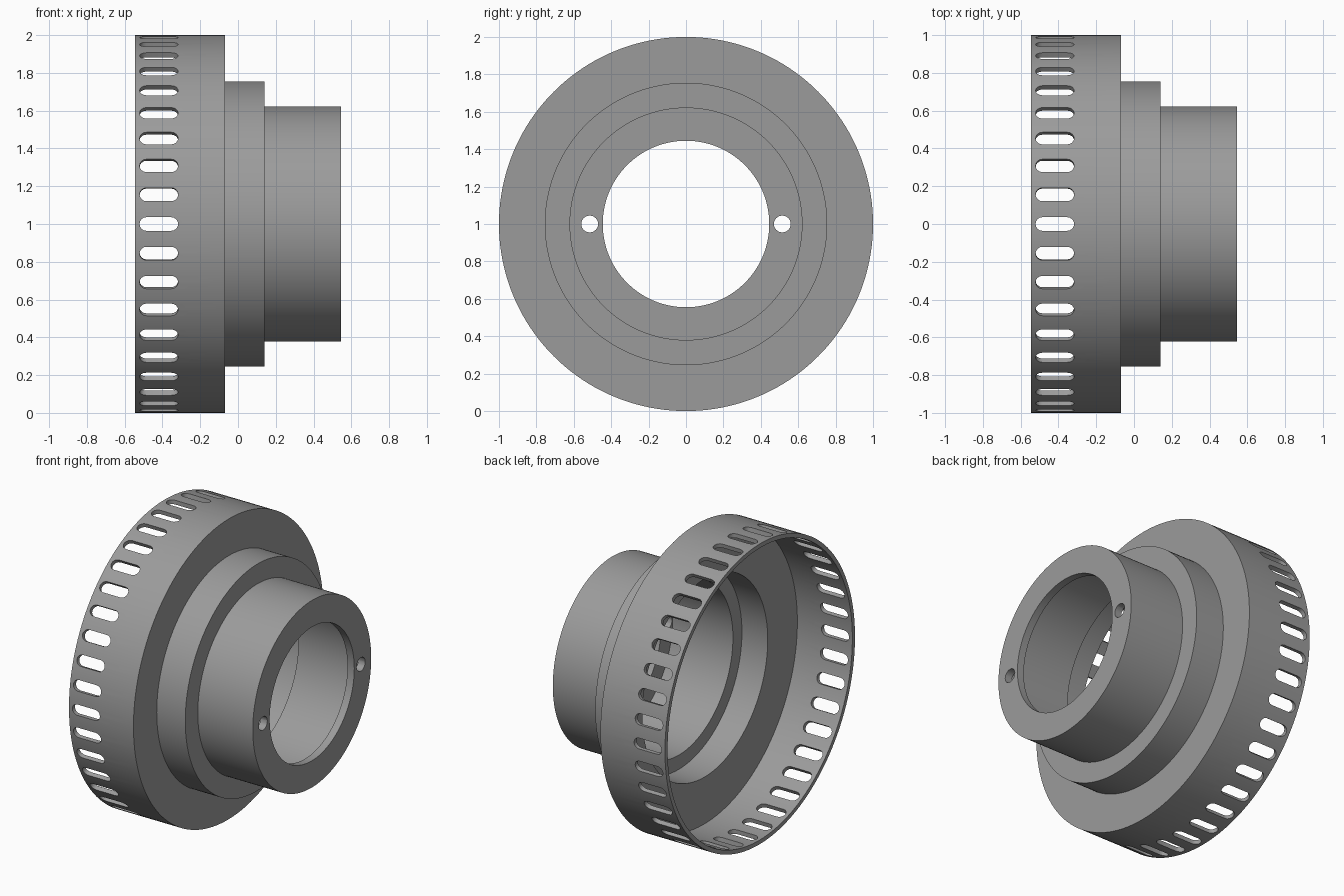
import bpy, bmesh, math
from mathutils import Matrix, Vector

if "Cube" in bpy.data.objects:
    bpy.data.objects.remove(bpy.data.objects["Cube"])

SEGMENTS = 160
SLOTS = 40

grey = bpy.data.materials.new("machined grey")
grey.diffuse_color = (0.33, 0.33, 0.33, 1)
grey.use_nodes = True
grey.node_tree.nodes["Principled BSDF"].inputs["Base Color"].default_value = grey.diffuse_color


def make_object(name, bm):
    bmesh.ops.recalc_face_normals(bm, faces=bm.faces)
    mesh = bpy.data.meshes.new(name)
    bm.to_mesh(mesh)
    bm.free()
    mesh.materials.append(grey)
    obj = bpy.data.objects.new(name, mesh)
    bpy.context.collection.objects.link(obj)
    obj.location.z = 1
    return obj


def prism(bm, outline, low, high, matrix):
    """Extrude an outline along local z from low to high."""
    bottom = [bm.verts.new(matrix @ Vector((u, v, low))) for u, v in outline]
    top = [bm.verts.new(matrix @ Vector((u, v, high))) for u, v in outline]
    bm.faces.new(bottom)
    bm.faces.new(top)
    n = len(outline)
    for i in range(n):
        j = (i + 1) % n
        bm.faces.new((bottom[i], bottom[j], top[j], top[i]))


# Stepped hollow hub: (x, radius) section turned around the x axis
section = [(-0.545, 1.0), (-0.07, 1.0), (-0.07, 0.755), (0.14, 0.755),
           (0.14, 0.623), (0.545, 0.623), (0.545, 0.445), (0.495, 0.445),
           (0.495, 0.565), (0.05, 0.565), (0.05, 0.66), (-0.14, 0.66),
           (-0.14, 0.972), (-0.545, 0.972)]
bm = bmesh.new()
verts = [bm.verts.new((x, 0, r)) for x, r in section]
edges = [bm.edges.new((verts[i - 1], verts[i])) for i in range(len(verts))]
bmesh.ops.spin(bm, geom=verts + edges, cent=(0, 0, 0), axis=(1, 0, 0),
               angle=math.tau, steps=SEGMENTS, use_duplicate=False)
bmesh.ops.remove_doubles(bm, verts=bm.verts, dist=0.0005)
hub = make_object("stepped_hub", bm)

# Cutters: rounded slots round the rim, and two pin holes in the end lip
bm = bmesh.new()
slot_r, slot_half = 0.036, 0.066
slot = []
for side in (1, -1):
    for k in range(9):
        a = -math.pi / 2 + math.pi * k / 8
        slot.append((side * (slot_half + slot_r * math.cos(a)),
                     side * slot_r * math.sin(a)))
for i in range(SLOTS):
    turn = Matrix.Rotation(math.tau * i / SLOTS, 4, 'X')
    prism(bm, slot, 0.9, 1.1, turn @ Matrix.Translation((-0.419, 0, 0)))
hole = [(0.045 * math.cos(math.tau * k / 24), 0.045 * math.sin(math.tau * k / 24))
        for k in range(24)]
for side in (1, -1):
    prism(bm, hole, 0.45, 0.6,
          Matrix.Translation((0, side * 0.515, 0)) @ Matrix.Rotation(math.pi / 2, 4, 'Y'))
cutter = make_object("slot_and_hole_cutter", bm)
cutter.hide_render = True

# Cut the openings and shade the turned surfaces smooth
cut = hub.modifiers.new("openings", 'BOOLEAN')
cut.operation = 'DIFFERENCE'
cut.solver = 'EXACT'
cut.object = cutter
bpy.context.view_layer.objects.active = hub
hub.select_set(True)
bpy.ops.object.modifier_apply(modifier=cut.name)
bpy.data.objects.remove(cutter)
bpy.ops.object.shade_smooth_by_angle(angle=math.radians(30))
